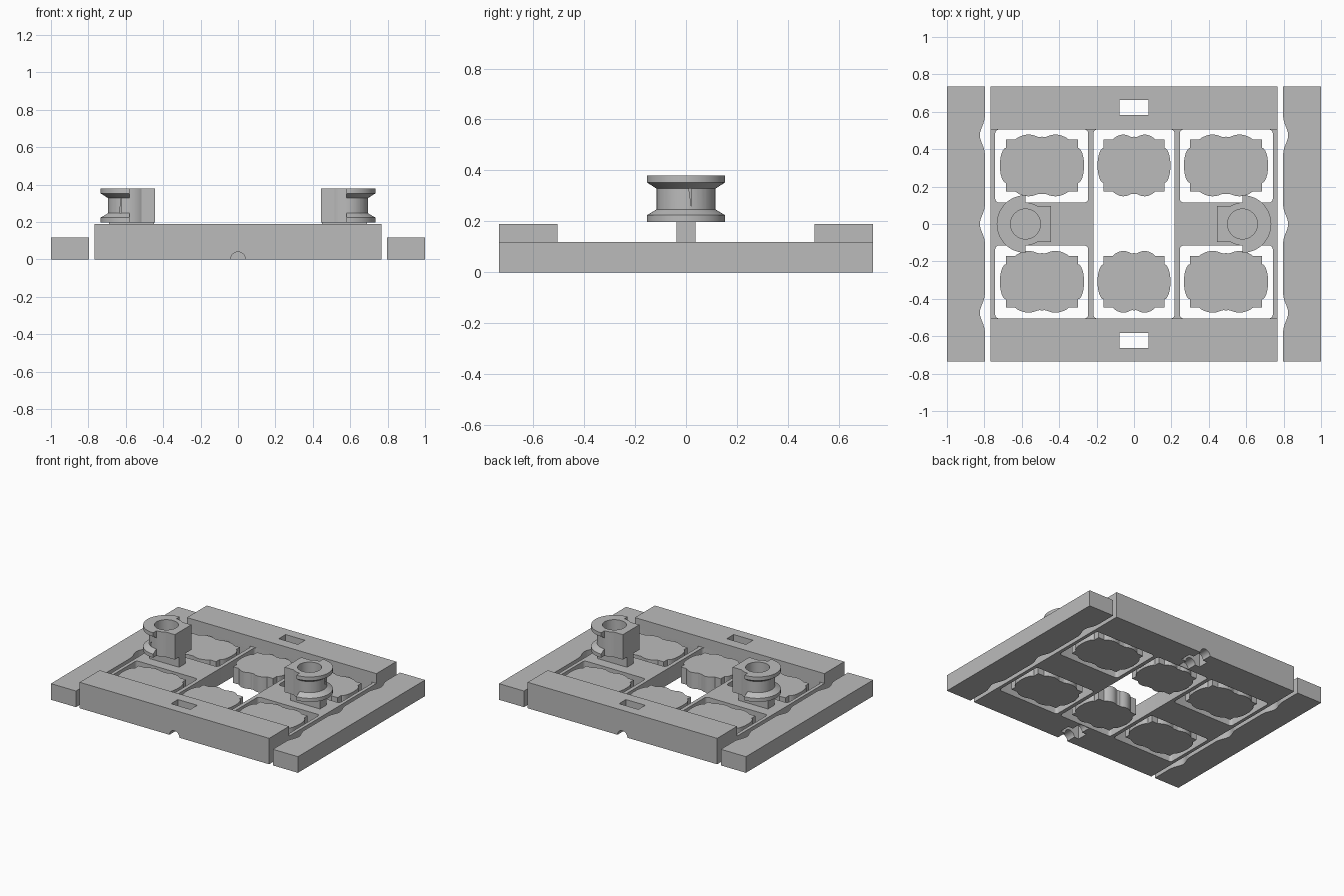
import bpy
import bmesh
from math import pi, sin, cos

cube = bpy.data.objects.get("Cube")
if cube:
    bpy.data.objects.remove(cube, do_unlink=True)

grey = bpy.data.materials.new("plain grey")
grey.use_nodes = True
grey.diffuse_color = (0.5, 0.5, 0.5, 1)
grey.node_tree.nodes["Principled BSDF"].inputs["Base Color"].default_value = (0.5, 0.5, 0.5, 1)

LOW, HIGH, HALF_Y = 0.118, 0.19, 0.735


def finish(name, bm):
    bmesh.ops.remove_doubles(bm, verts=bm.verts, dist=1e-5)
    bmesh.ops.recalc_face_normals(bm, faces=bm.faces)
    mesh = bpy.data.meshes.new(name)
    bm.to_mesh(mesh)
    bm.free()
    mesh.materials.append(grey)
    ob = bpy.data.objects.new(name, mesh)
    bpy.context.collection.objects.link(ob)
    return ob


def prism(name, outline, z0, z1):
    """Extrude a flat outline upwards."""
    bm = bmesh.new()
    face = bm.faces.new([bm.verts.new((x, y, z0)) for x, y in outline])
    new = bmesh.ops.extrude_face_region(bm, geom=[face])["geom"]
    tops = [v for v in new if isinstance(v, bmesh.types.BMVert)]
    bmesh.ops.translate(bm, verts=tops, vec=(0, 0, z1 - z0))
    return finish(name, bm)


def rect(x0, x1, y0, y1):
    return [(x0, y0), (x1, y0), (x1, y1), (x0, y1)]


def arc(cx, cy, r, a0, a1, n):
    return [(cx + r * cos(a0 + (a1 - a0) * i / n), cy + r * sin(a0 + (a1 - a0) * i / n))
            for i in range(n + 1)]


def round_rect(x0, x1, y0, y1, r=0.02):
    corners = [(x1 - r, y1 - r), (x0 + r, y1 - r), (x0 + r, y0 + r), (x1 - r, y0 + r)]
    return [p for k, (x, y) in enumerate(corners)
            for p in arc(x, y, r, k * pi / 2, (k + 1) * pi / 2, 4)]


def combine(ob, others, operation):
    for other in others:
        mod = ob.modifiers.new("cut", "BOOLEAN")
        mod.operation, mod.solver, mod.object = operation, "EXACT", other
        bpy.context.view_layer.objects.active = ob
        bpy.ops.object.modifier_apply(modifier=mod.name)
        bpy.data.objects.remove(other, do_unlink=True)


def smooth(ob):
    bpy.ops.object.select_all(action="DESELECT")
    ob.select_set(True)
    bpy.context.view_layer.objects.active = ob
    bpy.ops.object.shade_smooth_by_angle(angle=0.5)


# Central plate with one long opening and four side openings
plate = prism("central_plate", rect(-0.767, 0.767, -0.51, 0.51), 0, LOW)
holes = [round_rect(-0.217, 0.217, -0.505, 0.505)]
for sx in (-1, 1):
    for sy in (-1, 1):
        xs, ys = sorted((sx * 0.245, sx * 0.742)), sorted((sy * 0.115, sy * 0.505))
        holes.append(round_rect(*xs, *ys))
combine(plate, [prism("cutter", h, -0.1, 0.3) for h in holes], "DIFFERENCE")
smooth(plate)

# Raised end bars, each with a slot and a half-round channel underneath
for side, sy in (("front", -1), ("back", 1)):
    bar = prism(side + "_end_bar", rect(-0.767, 0.767, *sorted((sy * 0.505, sy * HALF_Y))), 0, HIGH)
    slot = prism("cutter", rect(-0.078, 0.078, *sorted((sy * 0.583, sy * 0.662))), -0.1, 0.3)
    bpy.ops.mesh.primitive_cylinder_add(vertices=32, radius=0.04, depth=0.4,
                                        location=(0, sy * 0.62, 0), rotation=(pi / 2, 0, 0))
    combine(bar, [slot, bpy.context.object], "DIFFERENCE")
    bar.data.materials.clear()
    bar.data.materials.append(grey)
    smooth(bar)

# Side rails with a wavy inner edge
for side, s in (("right", -1), ("left", 1)):
    steps = 96
    ys = [-HALF_Y + 2 * HALF_Y * i / steps for i in range(steps + 1)]
    edge = [(s * (0.797 + 0.027 * max(0, cos(2 * pi * y / 0.475)) ** 3), y) for y in ys]
    rail = prism(side + "_side_rail", edge + [(s, HALF_Y), (s, -HALF_Y)], 0, LOW)
    smooth(rail)


# Loose inserts: rectangle with bulged ends and double-bumped long sides
def insert_outline(cx, cy, half):
    top, shoulder, bump = 0.138, 0.094, 0.027
    inner = half - 0.048
    right = [(half, -top)] + [(half + 0.033 * cos(a), shoulder * sin(a))
                              for a in [-pi / 2 + pi * i / 12 for i in range(13)]] + [(half, top)]
    upper = []
    for i in range(25):
        t = 1 - i / 12
        rise = max(bump * sin(pi * abs(t)), 0) ** 0.8 * bump ** 0.2
        valley = 0.016 * max(0, 1 - abs(t) * 2)
        upper.append((inner * t, top + max(rise, valley)))
    half_loop = right + upper
    loop = half_loop + [(-x, -y) for x, y in half_loop]
    return [(cx + x, cy + y) for x, y in loop]


for col, cx, half in (("right", -0.492, 0.192), ("middle", 0, 0.162), ("left", 0.492, 0.192)):
    for row, cy in (("front", -0.309), ("back", 0.313)):
        smooth(prism(f"{row}_{col}_insert", insert_outline(cx, cy, half), 0, LOW))


# Spools: round shaft, square block inward, half flanges outward, blind bore
def half_flanges(cx, s):
    profile = [(0, 0.197), (0.154, 0.197), (0.154, 0.224), (0.11, 0.25),
               (0.11, 0.325), (0.154, 0.353), (0.154, 0.38), (0, 0.38)]
    bm = bmesh.new()
    n = 32
    rings = []
    for i in range(n + 1):
        a = -pi / 2 + pi * i / n
        rings.append([bm.verts.new((cx + s * r * cos(a), r * sin(a), z)) for r, z in profile])
    for a, b in zip(rings, rings[1:]):
        for k in range(len(profile) - 1):
            bm.faces.new((a[k], b[k], b[k + 1], a[k + 1]))
    bm.faces.new(rings[0])
    bm.faces.new(rings[-1])
    return finish("flanges", bm)


for side, s in (("right", -1), ("left", 1)):
    cx = s * 0.58
    circle = arc(cx, 0, 0.115, 0, 2 * pi, 64)[:-1]
    spool = prism(side + "_spool", circle, 0.197, 0.38)
    block = prism("block", rect(*sorted((s * 0.445, cx)), -0.095, 0.095), 0.197, 0.38)
    combine(spool, [block, half_flanges(cx, s)], "UNION")
    bore = prism("cutter", arc(cx, 0, 0.08, 0, 2 * pi, 48)[:-1], 0.225, 0.5)
    combine(spool, [bore], "DIFFERENCE")
    smooth(spool)
    prism(side + "_spool_stem", rect(*sorted((s * 0.45, s * 0.69)), -0.038, 0.038), LOW, 0.197)
